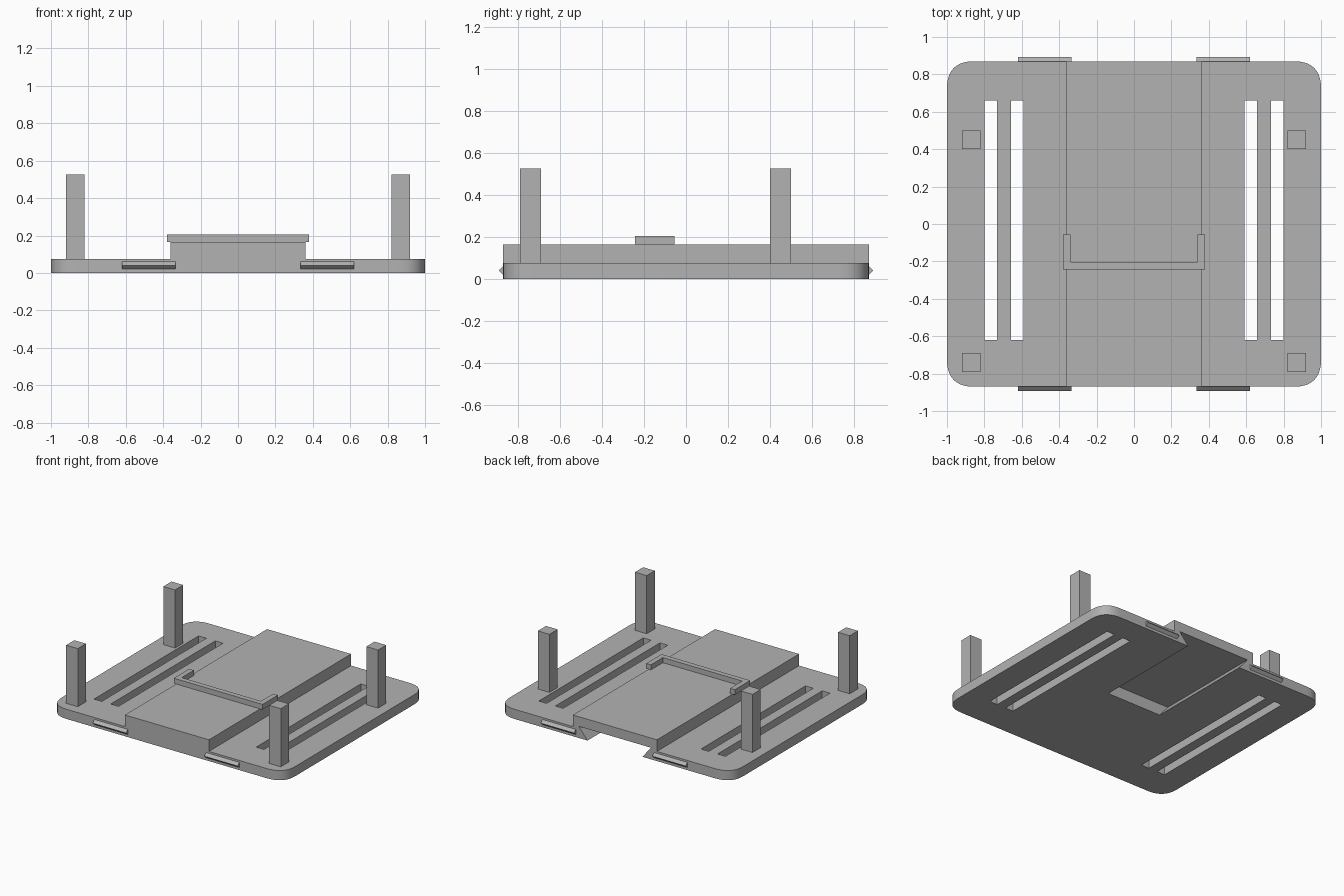
import bpy, bmesh, math
from mathutils import Vector

if "Cube" in bpy.data.objects:
    bpy.data.objects.remove(bpy.data.objects["Cube"], do_unlink=True)

grey = bpy.data.materials.new("plain_grey")
grey.use_nodes = True
colour = (0.45, 0.45, 0.45, 1)
grey.diffuse_color = colour
grey.node_tree.nodes["Principled BSDF"].inputs["Base Color"].default_value = colour


def prism(name, outline, direction):
    """Closed solid made by sweeping a planar outline along a direction."""
    bm = bmesh.new()
    face = bm.faces.new([bm.verts.new(p) for p in outline])
    swept = bmesh.ops.extrude_face_region(bm, geom=[face])["geom"]
    moved = [v for v in swept if isinstance(v, bmesh.types.BMVert)]
    bmesh.ops.translate(bm, vec=Vector(direction), verts=moved)
    bmesh.ops.recalc_face_normals(bm, faces=bm.faces)
    mesh = bpy.data.meshes.new(name)
    bm.to_mesh(mesh)
    bm.free()
    mesh.materials.append(grey)
    obj = bpy.data.objects.new(name, mesh)
    bpy.context.collection.objects.link(obj)
    return obj


def box(name, x, y, z):
    outline = [(x[0], y[0], z[0]), (x[1], y[0], z[0]), (x[1], y[1], z[0]), (x[0], y[1], z[0])]
    return prism(name, outline, (0, 0, z[1] - z[0]))


def combine(target, tool, operation):
    """Apply a boolean, then discard the tool."""
    mod = target.modifiers.new("combine", 'BOOLEAN')
    mod.operation, mod.solver, mod.object = operation, 'EXACT', tool
    bpy.context.view_layer.objects.active = target
    bpy.ops.object.modifier_apply(modifier=mod.name)
    bpy.data.objects.remove(tool, do_unlink=True)


# Base plate with softly rounded corners
half_x, half_y, thick, radius, steps = 1.0, 0.87, 0.075, 0.15, 10
outline = []
for sx, sy, start in ((1, 1, 0), (-1, 1, 1), (-1, -1, 2), (1, -1, 3)):
    for i in range(steps + 1):
        a = (start + i / steps) * math.pi / 2
        bulge = [math.copysign(abs(t) ** 0.8, t) for t in (math.cos(a), math.sin(a))]
        outline.append((sx * (half_x - radius) + radius * bulge[0],
                        sy * (half_y - radius) + radius * bulge[1], 0))
base = prism("base_plate", outline, (0, 0, thick))

# Raised centre block, flush with the front and back edges
top = 0.165
combine(base, box("block", (-0.36, 0.36), (-half_y, half_y), (0.03, top)), 'UNION')

# Pairs of long strap slots on each side
for side in (-1, 1):
    for inner, outer in ((0.59, 0.657), (0.733, 0.80)):
        xs = sorted((side * inner, side * outer))
        combine(base, box("slot", xs, (-0.62, 0.66), (-0.1, 0.3)), 'DIFFERENCE')

# Dovetail groove underneath, open at the back
mouth, ceiling, depth, flare = 0.235, 0.31, 0.09, 0.0083
groove = [(-mouth + flare, 0, -0.01), (mouth - flare, 0, -0.01),
          (ceiling, 0, depth), (-ceiling, 0, depth)]
combine(base, prism("groove", groove, (0, 1, 0)), 'DIFFERENCE')

# Smooth rounded corners, sharp edges elsewhere
bpy.ops.object.select_all(action='DESELECT')
base.select_set(True)
bpy.context.view_layer.objects.active = base
bpy.ops.object.shade_smooth_by_angle(angle=math.radians(30))

for side, label in ((1, "left"), (-1, "right")):
    # Corner posts
    xs = sorted((side * 0.82, side * 0.92))
    box("front_post_" + label, xs, (-0.79, -0.69), (thick, 0.525))
    box("back_post_" + label, xs, (0.40, 0.50), (thick, 0.525))
    # Wedge shaped clips on the front and back edges
    for end, place in ((-1, "front"), (1, "back")):
        wedge = [(side * 0.335, end * half_y, 0.02), (side * 0.335, end * (half_y + 0.022), 0.04),
                 (side * 0.335, end * half_y, 0.06)]
        prism(place + "_clip_" + label, wedge, (side * 0.285, 0, 0))

# U shaped stop on top of the block
stop = [(-0.38, -0.243), (0.38, -0.243), (0.38, -0.055), (0.34, -0.055),
        (0.34, -0.203), (-0.34, -0.203), (-0.34, -0.055), (-0.38, -0.055)]
prism("stop_bracket", [(x, y, top) for x, y in stop], (0, 0, 0.04))
